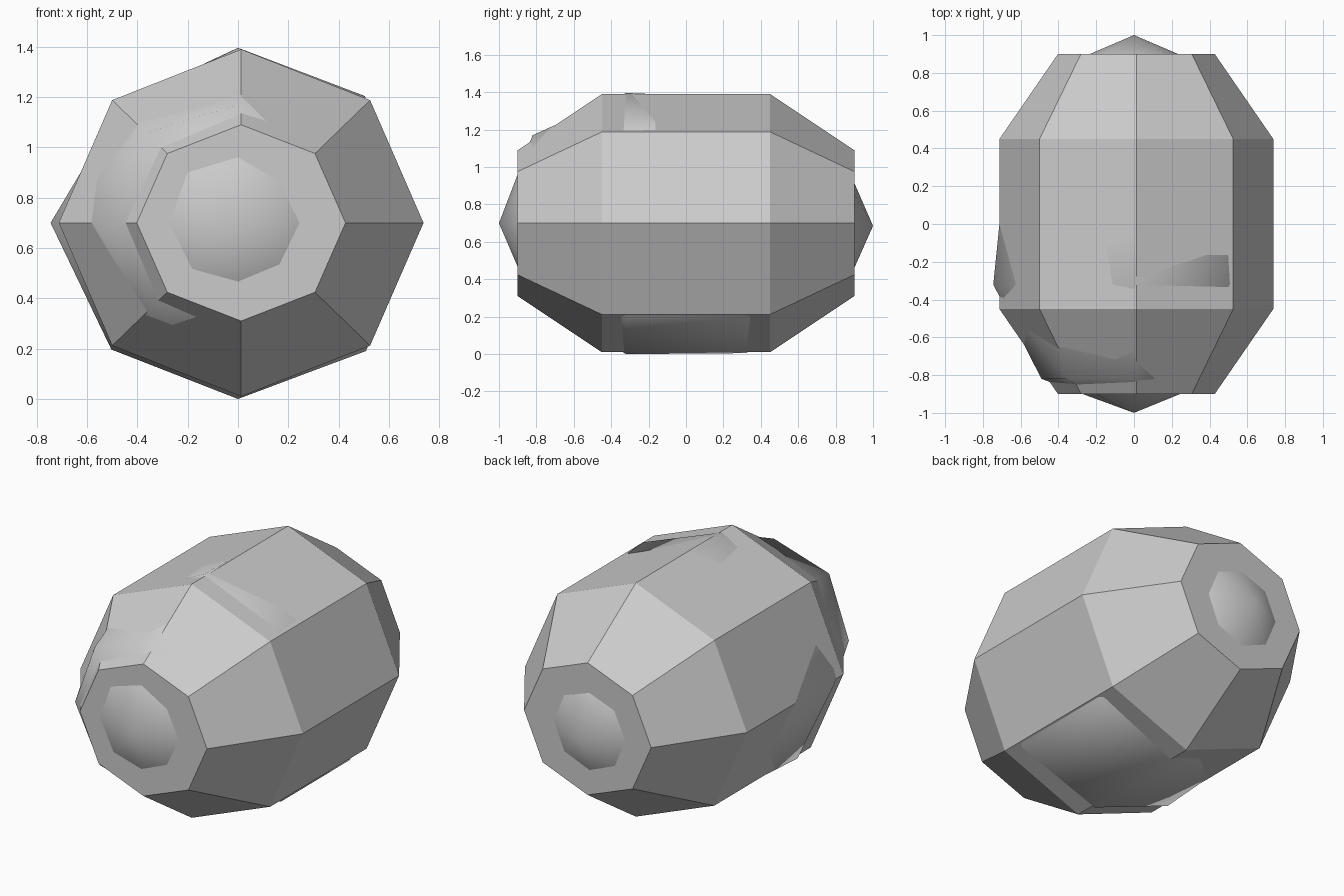
import bpy, bmesh, math

if "Cube" in bpy.data.objects:
    bpy.data.objects.remove(bpy.data.objects["Cube"])


def lathe_y(name, rings, tips=None, smooth=False, cx=0.0, cz=0.7):
    """Eight-sided body along y. rings: (y, x radii, z radii), 8 radii each; tips close the ends in points."""
    bm = bmesh.new()
    loops = []
    for y, rx, rz in rings:
        loops.append([bm.verts.new((cx + rx[k] * math.cos(k * math.pi / 4), y,
                                    cz + rz[k] * math.sin(k * math.pi / 4))) for k in range(8)])
    for a, b in zip(loops, loops[1:]):
        for k in range(8):
            j = (k + 1) % 8
            bm.faces.new((a[k], a[j], b[j], b[k]))
    for i, loop in enumerate((loops[0], loops[-1])):
        if tips:
            tip = bm.verts.new(tips[i])
            for k in range(8):
                bm.faces.new((loop[k], loop[(k + 1) % 8], tip))
        else:
            bm.faces.new(loop)
    bmesh.ops.recalc_face_normals(bm, faces=bm.faces)
    for f in bm.faces:
        f.smooth = smooth
    me = bpy.data.meshes.new(name)
    bm.to_mesh(me)
    bm.free()
    ob = bpy.data.objects.new(name, me)
    bpy.context.collection.objects.link(ob)
    return ob


# Flat-sided octagonal barrel shell
end, mid = ([0.415] * 8, [0.39] * 8), ([0.725] * 8, [0.69] * 8)
lathe_y("barrel_shell", [(-0.9, *end), (-0.45, *mid), (0.45, *mid), (0.9, *end)], cx=0.0125)

# Slightly lumpy smooth core that pokes through the shell
core = [
    (-0.82, [0.44, 0.42, 0.47, 0.51, 0.49, 0.465, 0.42, 0.42]),
    (-0.32, [0.70, 0.713, 0.696, 0.66, 0.745, 0.712, 0.70, 0.72]),
    (0.32, [0.68, 0.68, 0.67, 0.67, 0.68, 0.68, 0.695, 0.72]),
    (0.82, [0.42, 0.42, 0.40, 0.41, 0.42, 0.42, 0.42, 0.42]),
]
lathe_y("inner_core", [(y, r, r) for y, r in core],
        tips=((0, -1, 0.70), (0, 1, 0.685)), smooth=True)
